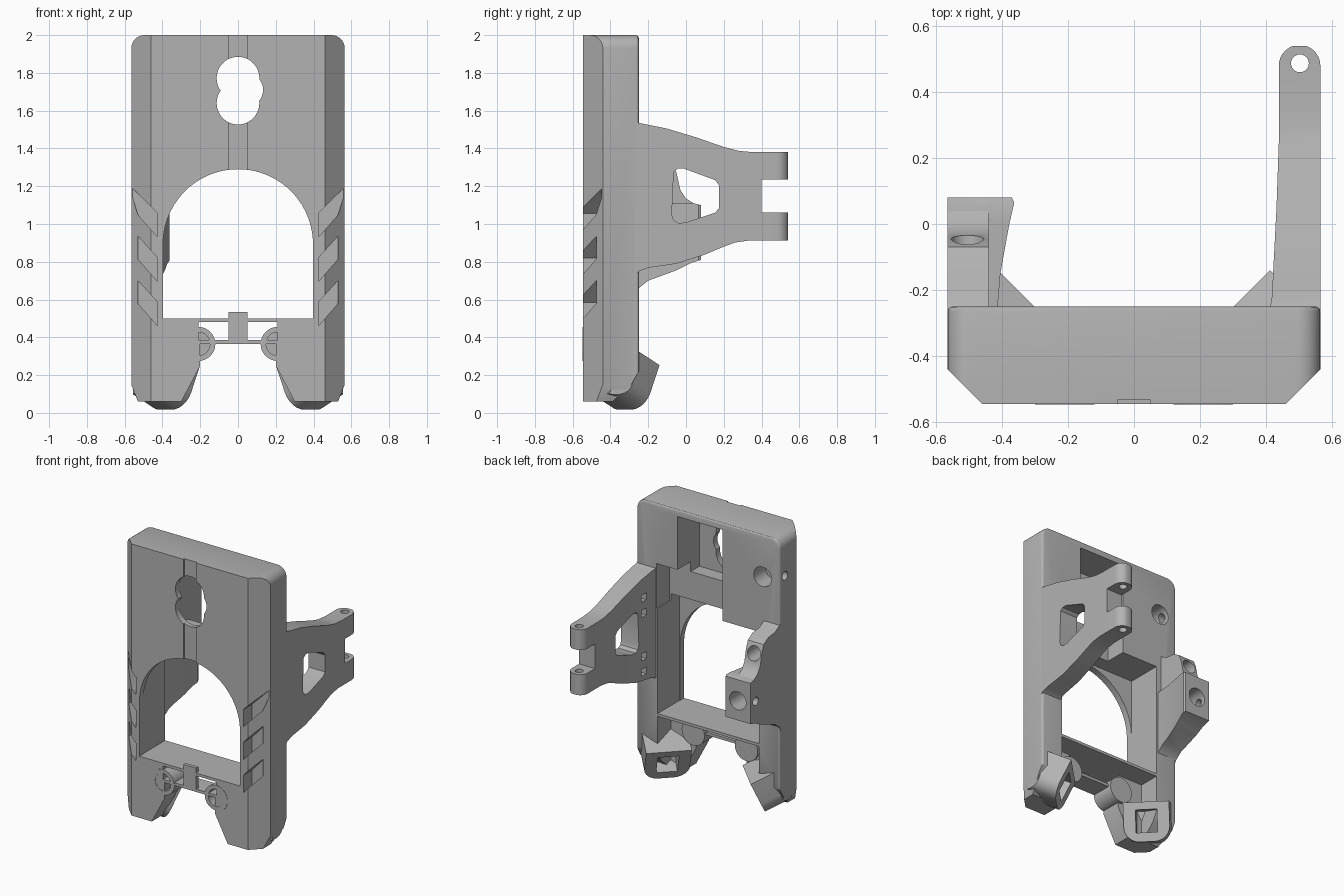
import bpy, bmesh
from math import sin, cos, pi, radians
from mathutils import Matrix, Vector

if "Cube" in bpy.data.objects:
    bpy.data.objects.remove(bpy.data.objects["Cube"], do_unlink=True)

grey = bpy.data.materials.new("light_grey")
grey.use_nodes = True
grey.diffuse_color = (0.45, 0.45, 0.45, 1)
grey.node_tree.nodes["Principled BSDF"].inputs["Base Color"].default_value = grey.diffuse_color
parts = []


def prism(name, pts, axis, lo, hi, matrix=None):
    """Extrude a closed profile along one axis; profile uses the other two axes in order."""
    place = {"x": lambda a, b, t: (t, a, b),
             "y": lambda a, b, t: (a, t, b),
             "z": lambda a, b, t: (a, b, t)}[axis]
    bm = bmesh.new()
    ends = [[bm.verts.new(place(a, b, t)) for a, b in pts] for t in (lo, hi)]
    bm.faces.new(ends[0])
    bm.faces.new(ends[1])
    n = len(pts)
    for i in range(n):
        j = (i + 1) % n
        bm.faces.new((ends[0][i], ends[0][j], ends[1][j], ends[1][i]))
    if matrix:
        bm.transform(matrix)
    bmesh.ops.recalc_face_normals(bm, faces=bm.faces)
    mesh = bpy.data.meshes.new(name)
    bm.to_mesh(mesh)
    bm.free()
    mesh.materials.append(grey)
    obj = bpy.data.objects.new(name, mesh)
    bpy.context.collection.objects.link(obj)
    return obj


def rect(a0, a1, b0, b1):
    return [(a0, b0), (a1, b0), (a1, b1), (a0, b1)]


def arc(ca, cb, r, start, end, steps):
    angles = [radians(start + (end - start) * i / steps) for i in range(steps + 1)]
    return [(ca + r * cos(t), cb + r * sin(t)) for t in angles]


def circle(ca, cb, r):
    return arc(ca, cb, r, 0, 345, 23) if r < 0.08 else arc(ca, cb, r, 0, 352.5, 47)


def apply(obj, kind, **settings):
    mod = obj.modifiers.new(kind, kind)
    for key, value in settings.items():
        setattr(mod, key, value)
    bpy.context.view_layer.objects.active = obj
    bpy.ops.object.modifier_apply(modifier=mod.name)


def carve(obj, pts, axis, lo, hi, op="DIFFERENCE", matrix=None):
    tool = prism("cutter", pts, axis, lo, hi, matrix)
    apply(obj, "BOOLEAN", operation=op, solver="EXACT", object=tool)
    bpy.data.objects.remove(tool, do_unlink=True)


FRONT, BACK, SIDE = -0.545, -0.25, 0.565

# Main housing: front outline with slanted legs and rounded top corners
half = [(0.2, 0.365), (0.2, 0.25), (0.3, 0.06), (0.53, 0.06), (SIDE, 0.15)]
half += arc(SIDE - 0.07, 1.93, 0.07, 0, 90, 8)
body = prism("housing", half + [(-x, z) for x, z in reversed(half)], "y", FRONT, BACK)
bm = bmesh.new()
bm.from_mesh(body.data)
rim = [e for e in bm.edges if all(v.co.y > BACK - 0.001 for v in e.verts)
       and max(v.co.z for v in e.verts) > 0.3 and max(abs(v.co.x) for v in e.verts) > 0.4]
bmesh.ops.bevel(bm, geom=rim, offset=0.015, segments=3, affect="EDGES", profile=0.5)
bm.to_mesh(body.data)
bm.free()

# Side chamfers and stepped slots on both front corners
for s in (-1, 1):
    carve(body, [(s * 0.46, -0.545), (s * 0.46, -0.6), (s * 0.6, -0.6), (s * 0.6, -0.405)], "z", -0.1, 2.1)
    for k in range(3):
        z = 0.93 - 0.235 * k
        outer = 0.58 if k == 0 else 0.53
        top = z + 0.295 if k == 0 else z + 0.24
        slot = [(0.425, z), (0.53, z + 0.12), (outer, z + 0.28 if k == 0 else top), (0.425, z + 0.125)]
        carve(body, [(s * x, h) for x, h in slot], "y", -0.6, -0.447)

# Arched opening and the chamber behind it
carve(body, [(0.397, 0.5)] + arc(0, 0.893, 0.397, 0, 180, 40) + [(-0.397, 0.5)], "y", -0.6, -0.2)
carve(body, rect(-0.4, 0.4, 0.5, 1.3), "y", -0.5, -0.2)
carve(body, rect(-0.115, 0.41, 1.25, 1.57), "y", -0.4, -0.2)
carve(body, rect(-0.115, 0.243, 1.5, 1.95), "y", -0.5, -0.2)

# Keyhole and central front groove
for x, z, r in ((0, 1.772, 0.113), (0, 1.64, 0.113), (0.045, 1.71, 0.088)):
    carve(body, circle(x, z, r), "y", -0.6, -0.4)
carve(body, rect(-0.05, 0.05, 1.2, 2.1), "y", -0.6, FRONT + 0.012)

# Back and side screw holes
carve(body, circle(-0.43, 1.7, 0.07), "y", -0.38, -0.2)
carve(body, circle(-0.31, 1.72, 0.03), "x", -0.6, -0.44)

# Gap above the lower rail, hollow behind the legs, trimmed heel
carve(body, rect(-0.21, 0.21, 0.385, 0.48), "y", -0.6, -0.2)
carve(body, rect(-0.4, 0.4, -0.1, 0.48), "y", -0.4, -0.2)
carve(body, [(-0.2, 0.22), (-0.25, 0.22), (-0.29, 0.15), (-0.4, 0.05), (-0.2, 0.05)], "x", -0.7, 0.7)
parts.append(body)

# Round bosses beside the rail
for side, s in (("left", 1), ("right", -1)):
    boss = prism(side + "_boss", circle(s * 0.21, 0.365, 0.09), "y", FRONT - 0.002, -0.38)
    carve(boss, circle(s * 0.21, 0.365, 0.062), "y", -0.6, -0.46)
    parts.append(boss)

# Centre clip
parts.append(prism("centre_clip", rect(-0.05, 0.05, 0.37, 0.535), "y", FRONT, -0.52))

# Air outlets: U-shaped ducts aimed inward, backward and down
aim = Vector((-0.64, 0.64, -0.42)).normalized()
across = Vector((1, 1, 0)).normalized()
rise = across.cross(aim).normalized()
if rise.z < 0:
    rise = -rise
frame = Matrix((across, rise, aim)).transposed().to_4x4()
frame.translation = Vector((0.345, -0.285, 0.135))
shell = [(0.15, 0.13), (-0.15, 0.13)]
shell += arc(-0.05, -0.03, 0.1, 180, 270, 6) + arc(0.05, -0.03, 0.1, 270, 360, 6)
duct = prism("air_outlets", shell, "z", -0.2, 0, frame)
carve(duct, rect(-0.07, 0.07, -0.07, 0.08), "z", -0.14, 0.1, "DIFFERENCE", frame)
carve(duct, rect(0.1, 0.555, -0.525, -0.1), "z", 0, 0.45, "INTERSECT")
apply(duct, "MIRROR")
parts.append(duct)

# Long left arm: side profile trimmed to its tapered plan
profile = [(-0.27, 1.55), (-0.25, 1.535), (-0.2, 1.525), (-0.1, 1.505), (0.05, 1.46), (0.2, 1.408),
           (0.28, 1.387), (0.36, 1.38), (0.54, 1.38), (0.54, 1.235), (0.4, 1.235), (0.4, 1.06),
           (0.54, 1.06), (0.54, 0.912), (0.33, 0.912), (0.26, 0.902), (0.2, 0.88), (0.1, 0.838),
           (-0.05, 0.79), (-0.2, 0.768), (-0.25, 0.75), (-0.27, 0.73)]
arm = prism("left_arm", profile, "x", 0.4, SIDE)
plan = [(0.41, -0.27), (SIDE, -0.27)] + arc(0.502, 0.48, 0.063, 0, 180, 16)
plan += [(0.439, 0.25), (0.432, 0.05), (0.418, -0.22)]
carve(arm, plan, "z", 0.6, 1.7, "INTERSECT")
window = [(-0.065, 1.275), (-0.045, 1.293), (-0.01, 1.293), (0.155, 1.232), (0.175, 1.205),
          (0.175, 1.085), (0.155, 1.06), (0.0, 1.008), (-0.04, 1.005), (-0.065, 1.02), (-0.075, 1.05)]
carve(arm, window, "x", 0.3, 0.7)
carve(arm, circle(0.503, 0.487, 0.027), "z", 0.8, 1.5)
for z in (0.84, 0.95, 1.26, 1.37):
    carve(arm, rect(-0.155, -0.105, z - 0.025, z + 0.025), "x", 0.3, 0.47)
parts.append(arm)

# Short right bracket: thick screw boss below, slim lug above
lug_side = [(-0.27, 0.62), (-0.25, 0.66), (-0.2, 0.7), (-0.05, 0.755), (0.03, 0.795), (0.08, 0.81),
            (0.08, 1.1), (0.04, 1.11), (0.0, 1.135), (-0.03, 1.18), (-0.05, 1.27), (-0.07, 1.32),
            (-0.12, 1.35), (-0.2, 1.36), (-0.27, 1.4)]
screw_boss = prism("right_screw_boss", lug_side, "x", -SIDE, -0.3)
taper = [(-SIDE, -0.27), (-0.415, -0.27), (-0.405, -0.15), (-0.378, 0), (-0.363, 0.065), (-0.37, 0.08),
         (-SIDE, 0.08)]
carve(screw_boss, taper, "z", 0.6, 1.11, "INTERSECT")
lug = prism("right_lug", lug_side, "x", -SIDE, -0.44)
carve(lug, rect(-0.6, -0.4, -0.3, 0.1), "z", 1.1, 1.5, "INTERSECT")
carve(lug, circle(-0.505, 1.25, 0.05), "y", -0.22, 0.2)
carve(screw_boss, circle(-0.465, 0.95, 0.065), "y", -0.1, 0.2)
carve(screw_boss, circle(0.02, 0.95, 0.03), "x", -0.7, -0.47)
parts += [screw_boss, lug]

# Smooth curves, keep hard edges
bpy.ops.object.select_all(action="DESELECT")
for part in parts:
    part.select_set(True)
bpy.context.view_layer.objects.active = body
bpy.ops.object.shade_smooth_by_angle(angle=radians(30))
